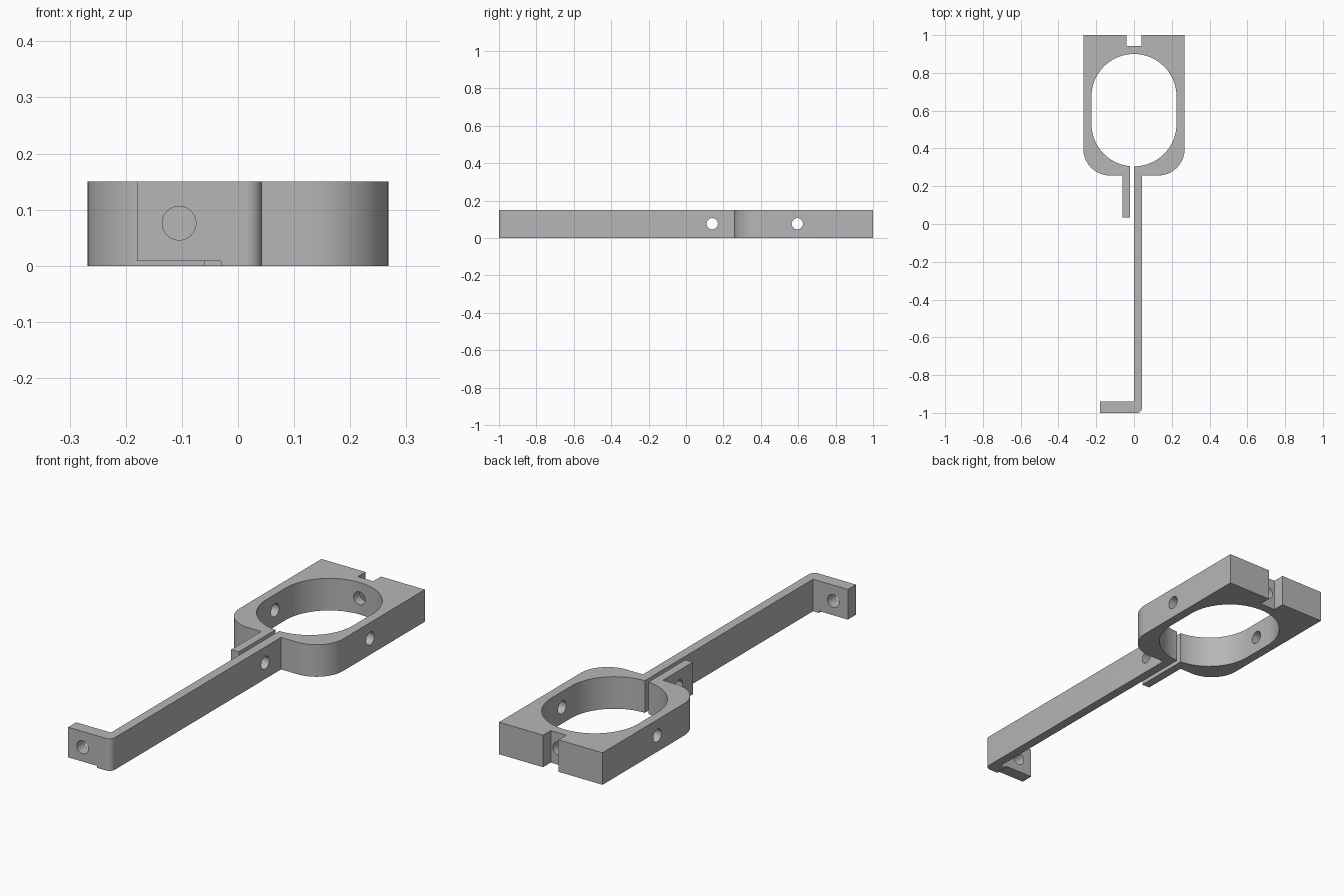
import bpy, bmesh
from math import cos, sin, radians, asin, degrees, pi
from mathutils import Matrix

if "Cube" in bpy.data.objects:
    bpy.data.objects.remove(bpy.data.objects["Cube"], do_unlink=True)

H = 0.15          # height of the whole clamp
HOLE_Z = 0.076
HOLE_R = 0.03

grey = bpy.data.materials.new("plain grey")
grey.use_nodes = True
colour = (0.47, 0.47, 0.47, 1)
grey.diffuse_color = colour
grey.node_tree.nodes["Principled BSDF"].inputs["Base Color"].default_value = colour


def arc(cx, cy, r, start, end, steps):
    """Points on an arc, angles in degrees."""
    angles = [radians(start + (end - start) * i / steps) for i in range(steps + 1)]
    return [(cx + r * cos(a), cy + r * sin(a)) for a in angles]


def add_object(name, bm):
    bmesh.ops.recalc_face_normals(bm, faces=bm.faces)
    mesh = bpy.data.meshes.new(name)
    bm.to_mesh(mesh)
    bm.free()
    mesh.materials.append(grey)
    obj = bpy.data.objects.new(name, mesh)
    bpy.context.collection.objects.link(obj)
    return obj


def extrude_profile(name, points, height):
    bm = bmesh.new()
    face = bm.faces.new([bm.verts.new((x, y, 0)) for x, y in points])
    new = bmesh.ops.extrude_face_region(bm, geom=[face])["geom"]
    bmesh.ops.translate(bm, vec=(0, 0, height),
                        verts=[v for v in new if isinstance(v, bmesh.types.BMVert)])
    return add_object(name, bm)


def cut(target, cutter):
    cutter.hide_render = True
    mod = target.modifiers.new(cutter.name, 'BOOLEAN')
    mod.operation = 'DIFFERENCE'
    mod.solver = 'EXACT'
    mod.object = cutter
    bpy.context.view_layer.objects.active = target
    bpy.ops.object.modifier_apply(modifier=mod.name)
    bpy.data.objects.remove(cutter, do_unlink=True)


def drill(target, axis, centre, length):
    bm = bmesh.new()
    turn = Matrix.Rotation(pi / 2, 4, 'Y' if axis == 'X' else 'X')
    bmesh.ops.create_cone(bm, cap_ends=True, segments=40, radius1=HOLE_R, radius2=HOLE_R,
                          depth=length, matrix=Matrix.Translation(centre) @ turn)
    cut(target, add_object("drill", bm))


# Oval opening, entered through the slit between x = -0.02 and x = 0
R, LOW, HIGH = 0.225, 0.53, 0.675
slit_angle = degrees(asin(0.02 / R))
opening = (arc(0, LOW, R, 270, 360, 24) + arc(0, HIGH, R, 0, 180, 48)
           + arc(0, LOW, R, 180, 270 - slit_angle, 24))

# Outline of ring, clamp tab, long arm and foot
W, BASE, C = 0.268, 0.257, 0.14
outline = opening
outline += [(-0.02, 0.035), (-0.06, 0.035), (-0.06, BASE)]              # short tab
outline += arc(-W + C, BASE + C, C, 270, 180, 16)                       # right corner
outline += [(-W, 1), (-0.04, 1), (-0.04, 0.943),
            (0.04, 0.943), (0.04, 1), (W, 1)]                           # back slot
outline += arc(W - C, BASE + C, C, 0, -90, 16)                          # left corner
outline += [(0.043, BASE)]
outline += arc(0.015, -0.972, 0.028, 0, -90, 10)                        # arm end
outline += [(-0.18, -1), (-0.18, -0.94), (0, -0.94)]                    # foot
clamp = extrude_profile("clamp_ring_with_arm", outline, H)

# Shallow relief under the foot
relief = extrude_profile("foot_relief", [(-0.3, -1.1), (-0.03, -1.1),
                                         (-0.03, -0.9), (-0.3, -0.9)], 0.02)
relief.location.z = -0.011
bpy.context.view_layer.update()
cut(clamp, relief)

# Screw holes
drill(clamp, 'X', (0, 0.595, HOLE_Z), 1)        # across the ring
drill(clamp, 'X', (0, 0.14, HOLE_Z), 0.3)       # tab and arm
drill(clamp, 'Y', (0, 0.92, HOLE_Z), 0.2)       # back wall of the ring
drill(clamp, 'Y', (-0.105, -0.97, HOLE_Z), 0.2) # foot

bpy.ops.object.select_all(action='DESELECT')
clamp.select_set(True)
bpy.context.view_layer.objects.active = clamp
bpy.ops.object.shade_smooth_by_angle(angle=radians(30))
